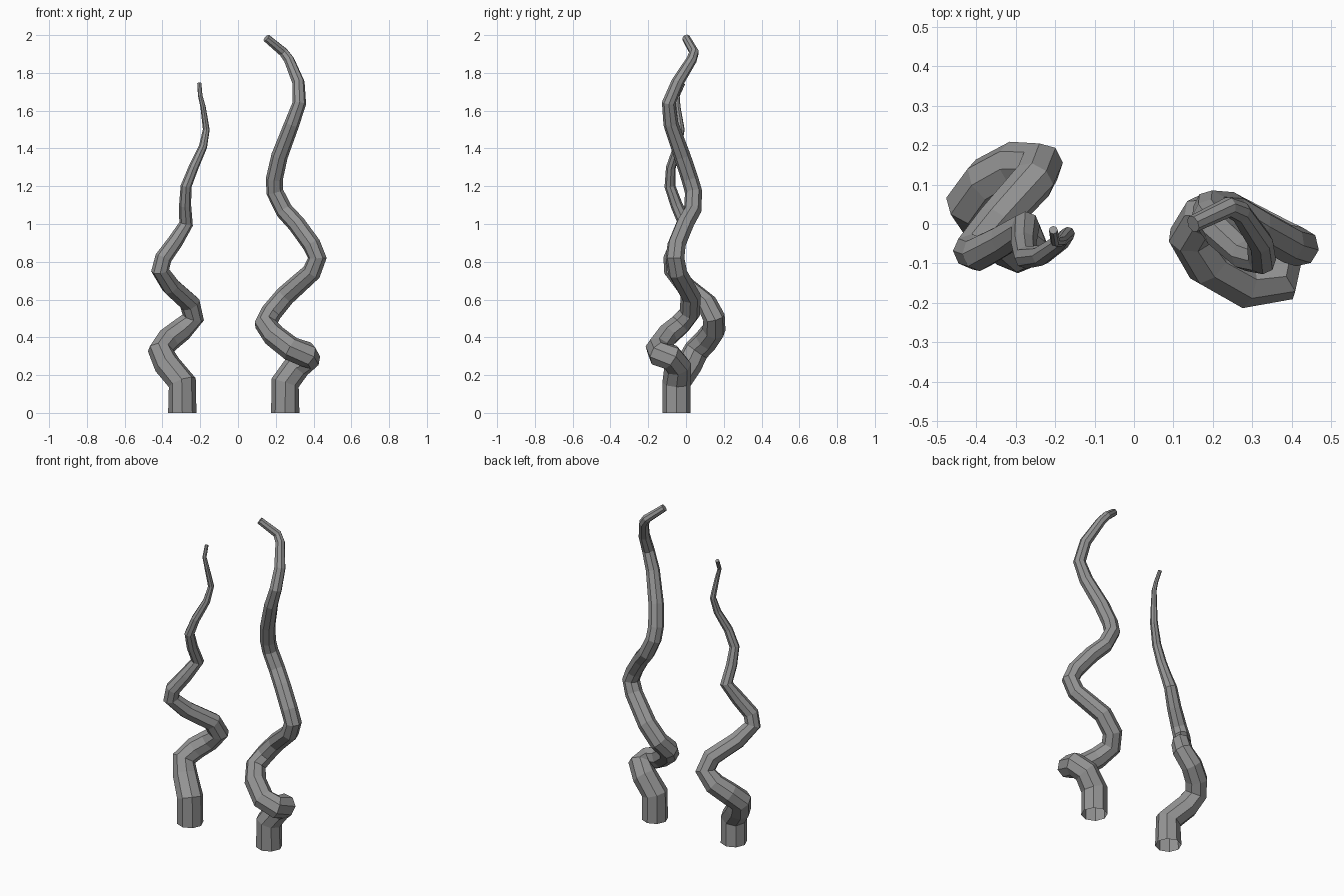
import bpy
import bmesh

# Centre line of each tentacle: x, y, z, radius
LEFT = [
    (-.295, -.05, 0, .075), (-.295, -.05, .16, .075),
    (-.375, .015, .255, .071), (-.41, .055, .33, .068),
    (-.37, .108, .385, .066), (-.30, .148, .44, .063),
    (-.237, .148, .505, .059), (-.255, .11, .58, .055),
    (-.355, .0, .67, .051), (-.412, -.07, .755, .048),
    (-.395, -.075, .82, .045), (-.33, -.04, .91, .041),
    (-.275, -.005, 1.0, .037), (-.28, -.05, 1.10, .032),
    (-.275, -.085, 1.20, .029), (-.235, -.08, 1.30, .026),
    (-.185, -.045, 1.41, .022), (-.168, -.025, 1.50, .018),
    (-.185, -.043, 1.62, .014), (-.20, -.045, 1.68, .012),
    (-.205, -.015, 1.745, .011),
]
RIGHT = [
    (.25, -.05, 0, .075), (.25, -.05, .16, .075),
    (.315, -.045, .25, .072), (.37, -.08, .295, .070),
    (.36, -.14, .31, .068), (.28, -.15, .34, .065),
    (.19, -.10, .41, .062), (.145, -.03, .47, .059),
    (.175, .02, .53, .056), (.25, .025, .62, .054),
    (.39, -.045, .745, .051), (.42, -.058, .82, .050),
    (.39, -.05, .89, .049), (.31, -.005, 1.0, .048),
    (.245, .035, 1.07, .047), (.195, .04, 1.17, .046),
    (.193, .02, 1.24, .045), (.22, -.02, 1.36, .044),
    (.285, -.08, 1.53, .040), (.325, -.092, 1.64, .036),
    (.32, -.045, 1.75, .033), (.27, .03, 1.87, .028),
    (.24, .043, 1.91, .026), (.15, 0, 1.985, .022),
]

GREY = bpy.data.materials.new("dark_grey")
GREY.diffuse_color = (.3, .3, .3, 1)


def tentacle(name, path):
    """Eight-sided tapering tube, open at the foot and capped at the tip."""
    curve = bpy.data.curves.new(name, 'CURVE')
    curve.dimensions = '3D'
    curve.bevel_depth = 1.0
    curve.bevel_resolution = 2
    spline = curve.splines.new('POLY')
    spline.points.add(len(path) - 1)
    spline.use_smooth = False
    for point, (x, y, z, r) in zip(spline.points, path):
        point.co = (x, y, z, 1)
        point.radius = r
    obj = bpy.data.objects.new(name, curve)
    bpy.context.collection.objects.link(obj)
    # Turn the swept curve into a flat-shaded mesh
    bpy.ops.object.select_all(action='DESELECT')
    obj.select_set(True)
    bpy.context.view_layer.objects.active = obj
    bpy.ops.object.convert(target='MESH')
    obj = bpy.context.object
    # Cap the tip
    bm = bmesh.new()
    bm.from_mesh(obj.data)
    rim = [e for e in bm.edges if e.is_boundary and e.verts[0].co.z > 1]
    bmesh.ops.holes_fill(bm, edges=rim, sides=0)
    bm.to_mesh(obj.data)
    bm.free()
    bpy.ops.object.shade_flat()
    obj.data.materials.clear()
    obj.data.materials.append(GREY)


tentacle("left_tentacle", LEFT)
tentacle("right_tentacle", RIGHT)
